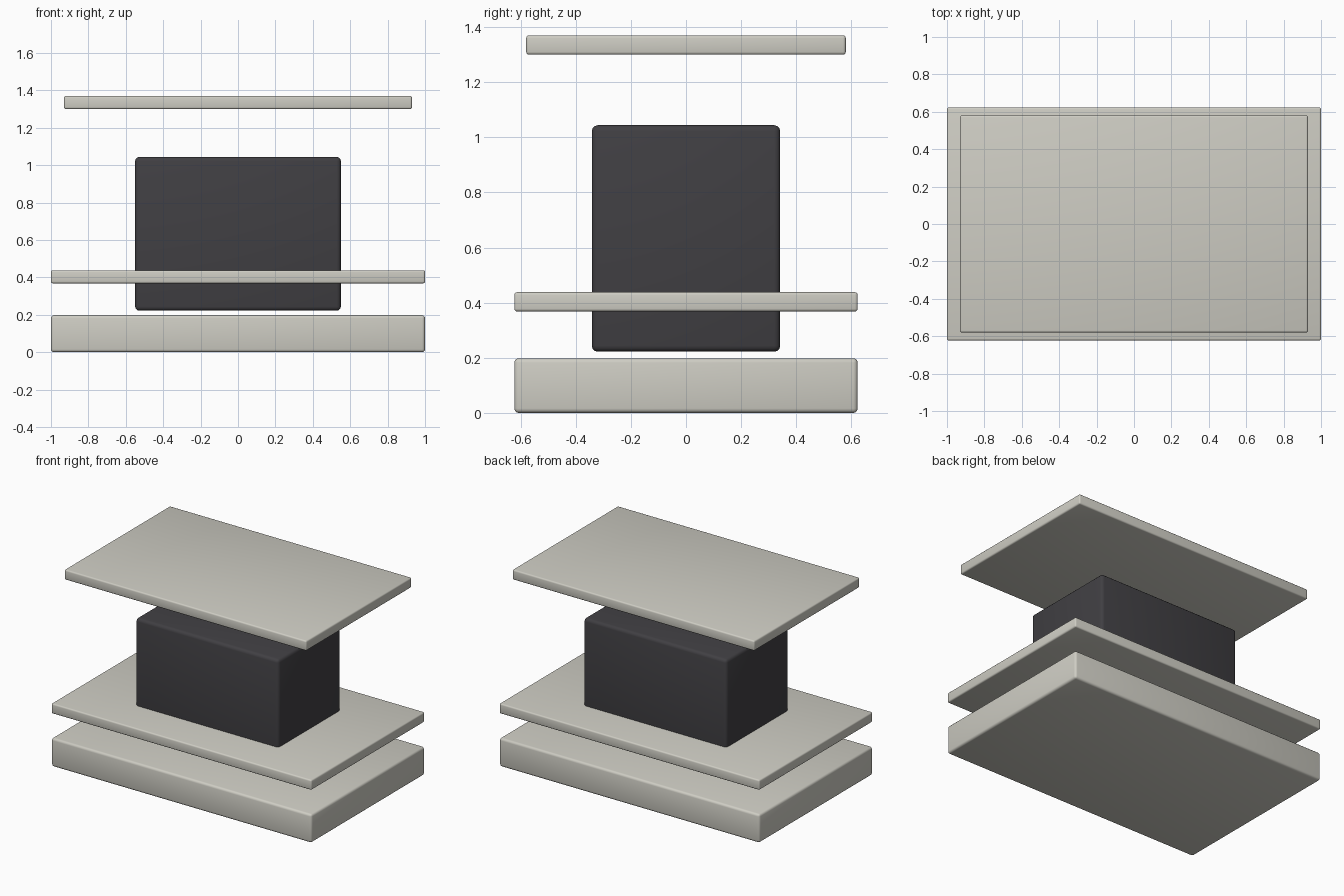
import bpy
import math

if "Cube" in bpy.data.objects:
    bpy.data.objects.remove(bpy.data.objects["Cube"])


def material(name, rgb):
    m = bpy.data.materials.new(name)
    m.diffuse_color = (*rgb, 1.0)
    m.use_nodes = True
    m.node_tree.nodes["Principled BSDF"].inputs["Base Color"].default_value = m.diffuse_color
    return m


STONE = material("pale grey", (0.62, 0.61, 0.55))
DARK = material("charcoal", (0.052, 0.05, 0.056))


def slab(name, width, depth, z0, z1, bevel, mat):
    """Centred box between two heights with softly rounded edges."""
    bpy.ops.mesh.primitive_cube_add(size=1, location=(0, 0, (z0 + z1) / 2))
    ob = bpy.context.object
    ob.name = name
    ob.scale = (width, depth, z1 - z0)
    bpy.ops.object.transform_apply(location=False, rotation=False, scale=True)
    ob.data.materials.append(mat)
    mod = ob.modifiers.new("rounded edges", 'BEVEL')
    mod.width = bevel
    mod.segments = 3
    bpy.ops.object.modifier_apply(modifier=mod.name)
    bpy.ops.object.shade_smooth_by_angle(angle=math.radians(40))
    return ob


# Stacked parts, bottom to top
slab("base", 2.0, 1.246, 0.0, 0.198, 0.016, STONE)
slab("lower_plate", 2.0, 1.246, 0.368, 0.438, 0.010, STONE)
slab("core_block", 1.10, 0.684, 0.222, 1.044, 0.022, DARK)
slab("top_plate", 1.86, 1.16, 1.30, 1.37, 0.010, STONE)
